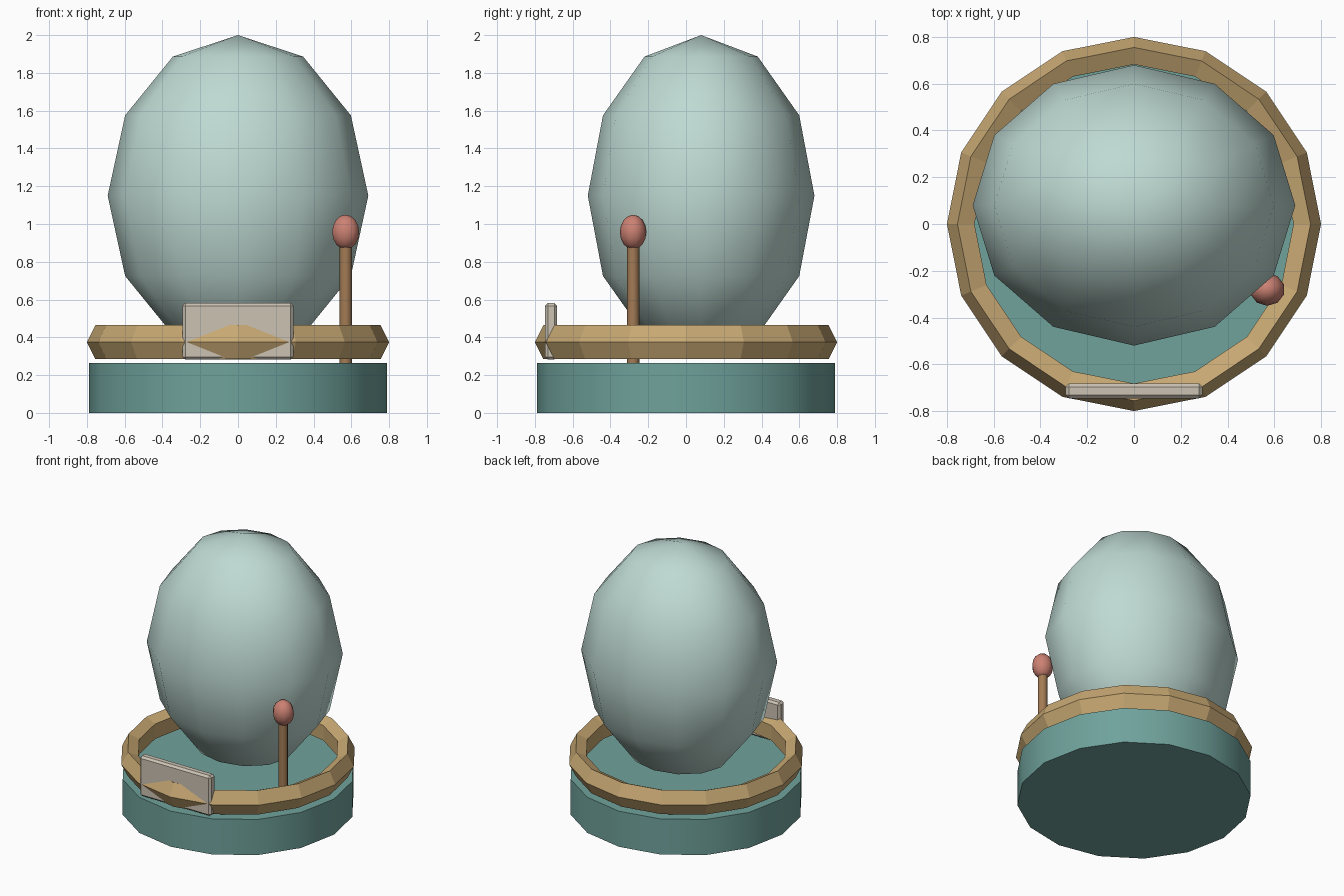
import bpy
import math

cube = bpy.data.objects.get("Cube")
if cube:
    bpy.data.objects.remove(cube, do_unlink=True)


def material(name, rgb):
    m = bpy.data.materials.new(name)
    m.use_nodes = True
    m.diffuse_color = (*rgb, 1)
    bsdf = next(n for n in m.node_tree.nodes if n.type == 'BSDF_PRINCIPLED')
    bsdf.inputs["Base Color"].default_value = (*rgb, 1)
    return m


pale_mint = material("pale_mint", (0.52, 0.70, 0.65))
teal = material("teal", (0.16, 0.36, 0.33))
gold = material("gold", (0.57, 0.39, 0.17))
brown = material("brown", (0.37, 0.20, 0.09))
coral = material("coral", (0.60, 0.22, 0.17))
stone = material("stone", (0.60, 0.54, 0.45))


def finish(name, mat, scale=(1, 1, 1), smooth=None):
    """Name, scale, colour and shade the object just added."""
    ob = bpy.context.object
    ob.name = name
    ob.scale = scale
    bpy.ops.object.transform_apply(location=False, rotation=False, scale=True)
    ob.data.materials.append(mat)
    if smooth == "all":
        bpy.ops.object.shade_smooth()
    elif smooth == "angle":
        bpy.ops.object.shade_smooth_by_angle(angle=math.radians(50))
    return ob


def ellipsoid(name, mat, centre, radii, segments, rings):
    bpy.ops.mesh.primitive_uv_sphere_add(
        segments=segments, ring_count=rings, radius=1, location=centre)
    return finish(name, mat, radii, "all")


def cylinder(name, mat, x, y, radius, bottom, top, sides):
    bpy.ops.mesh.primitive_cylinder_add(
        vertices=sides, radius=radius, depth=top - bottom,
        location=(x, y, (bottom + top) / 2))
    return finish(name, mat, smooth="angle")


# Round base and the egg-shaped body standing over it
cylinder("base", teal, 0, 0, 0.79, 0, 0.265, 16)
ellipsoid("egg_body", pale_mint, (0, 0.08, 1.15), (0.69, 0.60, 0.85), 12, 6)

# Faceted rim floating just above the base
bpy.ops.mesh.primitive_torus_add(
    major_segments=16, minor_segments=5, major_radius=0.735,
    minor_radius=0.065, location=(0, 0, 0.375))
rim = finish("rim", gold, (1, 1, 1.46))
rim.data.shade_flat()

# Lever with a round knob
cylinder("lever_post", brown, 0.57, -0.28, 0.033, 0.25, 0.92, 8)
ellipsoid("lever_knob", coral, (0.57, -0.28, 0.957), (0.075, 0.07, 0.092), 10, 8)

# Front plaque with bevelled edges
bpy.ops.mesh.primitive_cube_add(size=1, location=(0, -0.714, 0.432))
plaque = finish("front_plaque", stone, (0.586, 0.064, 0.3))
bevel = plaque.modifiers.new("edge_bevel", 'BEVEL')
bevel.width = 0.015
bevel.segments = 1
